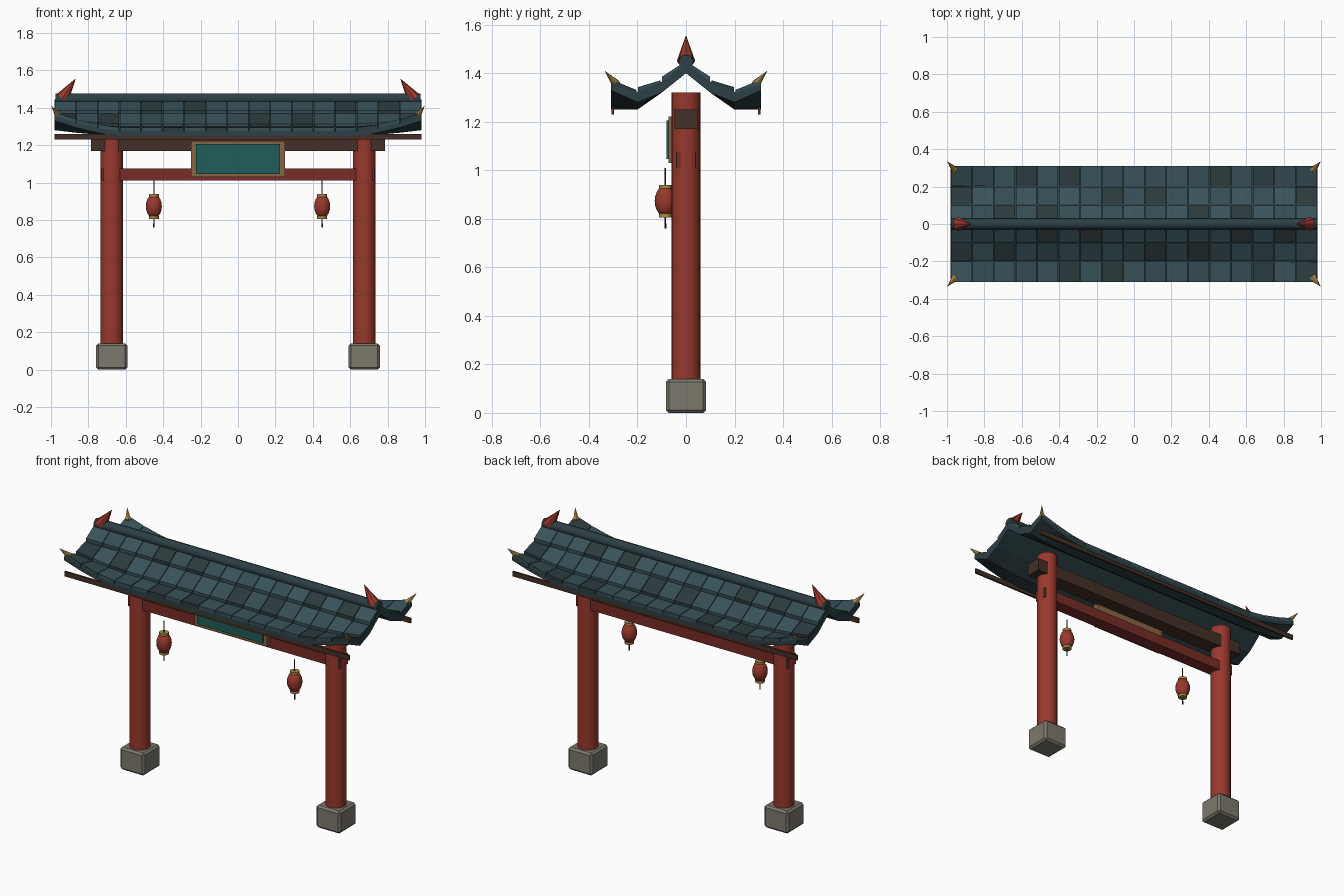
import bpy, bmesh, math
from mathutils import Vector

if "Cube" in bpy.data.objects:
    bpy.data.objects.remove(bpy.data.objects["Cube"])


def mat(name, r, g, b):
    m = bpy.data.materials.new(name)
    m.diffuse_color = (r, g, b, 1)
    m.use_nodes = True
    m.node_tree.nodes["Principled BSDF"].inputs["Base Color"].default_value = m.diffuse_color
    return m


RED = mat("red_paint", 0.32, 0.04, 0.025)
DARK_RED = mat("dark_red_paint", 0.19, 0.025, 0.02)
WOOD = mat("dark_wood", 0.06, 0.03, 0.02)
STONE = mat("stone", 0.2, 0.19, 0.15)
SLATE = mat("roof_slate", 0.025, 0.05, 0.058)
TILE_A = mat("tile_light", 0.04, 0.085, 0.1)
TILE_B = mat("tile_mid", 0.035, 0.072, 0.085)
TILE_C = mat("tile_dark", 0.024, 0.042, 0.046)
GOLD = mat("gold", 0.4, 0.25, 0.06)
FRAME = mat("frame_wood", 0.24, 0.13, 0.055)
TEAL = mat("teal_panel", 0.015, 0.11, 0.1)
BLACK = mat("cord", 0.02, 0.015, 0.012)


def finish(name, bm, *mats):
    bmesh.ops.recalc_face_normals(bm, faces=bm.faces)
    me = bpy.data.meshes.new(name)
    bm.to_mesh(me)
    bm.free()
    ob = bpy.data.objects.new(name, me)
    bpy.context.collection.objects.link(ob)
    for m in mats:
        me.materials.append(m)
    return ob


def box(name, lo, hi, m, bevel=0.0):
    bm = bmesh.new()
    bmesh.ops.create_cube(bm, size=1)
    for v in bm.verts:
        v.co = [lo[i] + (v.co[i] + 0.5) * (hi[i] - lo[i]) for i in range(3)]
    if bevel:
        bmesh.ops.bevel(bm, geom=bm.edges[:], offset=bevel, segments=1, affect='EDGES')
    return finish(name, bm, m)


def cone(name, a, b, r1, r2, m, n=12, smooth=True):
    """Cylinder or cone running from point a to point b."""
    a, b = Vector(a), Vector(b)
    bm = bmesh.new()
    bmesh.ops.create_cone(bm, cap_ends=True, segments=n, radius1=r1, radius2=r2, depth=(b - a).length)
    rot = (b - a).to_track_quat('Z', 'Y')
    for v in bm.verts:
        v.co = rot @ v.co + (a + b) / 2
    if smooth:
        for f in bm.faces:
            f.smooth = len(f.verts) == 4
    return finish(name, bm, m)


# Roof surface: sagging profile with eaves that sweep up at the ends
YS = [0, 0.1, 0.2, 0.31]
TOP = [1.445, 1.365, 1.292, 1.275]
LOW = [1.40, 1.32, 1.25, 1.25]
LIFT = [0, 0, 0.03, 0.08]
HALF = 0.98
COLS = 17
XS = [-HALF + 2 * HALF * i / COLS for i in range(COLS + 1)]


def interp(vals, y):
    y = abs(y)
    for i in range(3):
        if y <= YS[i + 1] + 1e-6:
            t = (y - YS[i]) / (YS[i + 1] - YS[i])
            return vals[i] + t * (vals[i + 1] - vals[i])
    return vals[-1]


def roof_z(vals, x, y):
    t = max(0, (abs(x) - 0.63) / (HALF - 0.63))
    return interp(vals, y) + interp(LIFT, y) * t ** 1.5


# Roof slab
bm = bmesh.new()
across = [-y for y in YS[:0:-1]] + YS
rings = []
for x in XS:
    ring = [bm.verts.new((x, y, roof_z(TOP, x, y))) for y in across]
    ring += [bm.verts.new((x, y, roof_z(LOW, x, y))) for y in reversed(across)]
    rings.append(ring)
n = len(rings[0])
for a, b in zip(rings, rings[1:]):
    for k in range(n):
        bm.faces.new((a[k], a[(k + 1) % n], b[(k + 1) % n], b[k]))
for ring in (rings[0], rings[-1]):
    for k in range(len(across) - 1):
        bm.faces.new((ring[k], ring[k + 1], ring[n - 2 - k], ring[n - 1 - k]))
finish("roof_slab", bm, SLATE)

# Roof tiles: three courses on each slope, each lower edge kicked up
bm = bmesh.new()
for s in (-1, 1):
    for row, (y0, y1) in enumerate([(0.02, 0.098), (0.106, 0.197), (0.203, 0.31)]):
        for i in range(COLS):
            x0, x1 = XS[i] + 0.002, XS[i + 1] - 0.002
            lower, upper = [], []
            for x, y, h in ((x0, y0, 0.008), (x1, y0, 0.008), (x1, y1, 0.02), (x0, y1, 0.02)):
                z = roof_z(TOP, x, y)
                lower.append(bm.verts.new((x, s * y, z - 0.003)))
                upper.append(bm.verts.new((x, s * y, z + h)))
            faces = [bm.faces.new(lower), bm.faces.new(upper)]
            for k in range(4):
                j = (k + 1) % 4
                faces.append(bm.faces.new((lower[k], lower[j], upper[j], upper[k])))
            shade = 2 if (i + 4 * row + s) % 9 in (3, 5) else (i + row) % 2
            for f in faces:
                f.material_index = shade
finish("roof_tiles", bm, TILE_A, TILE_B, TILE_C)

# Ridge
cone("roof_ridge", (-0.975, 0, 1.447), (0.975, 0, 1.447), 0.03, 0.03, SLATE, 10)

# Beams
box("lower_beam", (-0.73, -0.04, 1.01), (0.73, 0.04, 1.075), DARK_RED)
box("upper_beam", (-0.785, -0.048, 1.17), (0.785, 0.048, 1.25), WOOD)

# Sign board
box("sign_frame", (-0.25, -0.072, 1.03), (0.25, -0.038, 1.222), FRAME)
box("sign_panel", (-0.225, -0.081, 1.047), (0.225, -0.06, 1.205), TEAL)

for s, side in ((-1, "left"), (1, "right")):
    # Pillars on stone bases
    px = s * 0.675
    box(side + "_base", (px - 0.083, -0.083, 0), (px + 0.083, 0.083, 0.14), STONE, 0.012)
    cone(side + "_pillar", (px, 0, 0.13), (px, 0, 1.32), 0.06, 0.06, RED, 20)

    # Ridge horns
    cone(side + "_ridge_horn", (s * 0.94, 0, 1.45), (s * 0.867, 0, 1.557), 0.038, 0, RED, 8, False)

    # Eave boards and gold corner tips
    for t, end in ((-1, "front"), (1, "back")):
        cone(f"{side}_{end}_corner_tip", (s * 0.958, t * 0.288, 1.355),
             (s * 0.998, t * 0.335, 1.41), 0.02, 0, GOLD, 6, False)

    # Hanging lanterns
    lx, ly = s * 0.45, -0.085
    bm = bmesh.new()
    bmesh.ops.create_uvsphere(bm, u_segments=14, v_segments=10, radius=1)
    for v in bm.verts:
        v.co = (lx + v.co.x * 0.044, ly + v.co.y * 0.044, 0.873 + v.co.z * 0.064)
    for f in bm.faces:
        f.smooth = True
    finish(side + "_lantern", bm, RED)
    for z, part in ((0.806, "bottom"), (0.924, "top")):
        cone(f"{side}_lantern_{part}_cap", (lx, ly, z), (lx, ly, z + 0.015), 0.027, 0.027, GOLD, 14)
    cone(side + "_lantern_cord", (lx, ly, 0.935), (lx, ly, 1.01), 0.003, 0.003, BLACK, 6)
    cone(side + "_lantern_tassel", (lx, ly, 0.81), (lx, ly, 0.76), 0.003, 0.004, BLACK, 6)

for t, end in ((-1, "front"), (1, "back")):
    box(end + "_eave_board", (-HALF, t * 0.302 - 0.006, 1.23), (HALF, t * 0.302 + 0.006, 1.26), WOOD)
